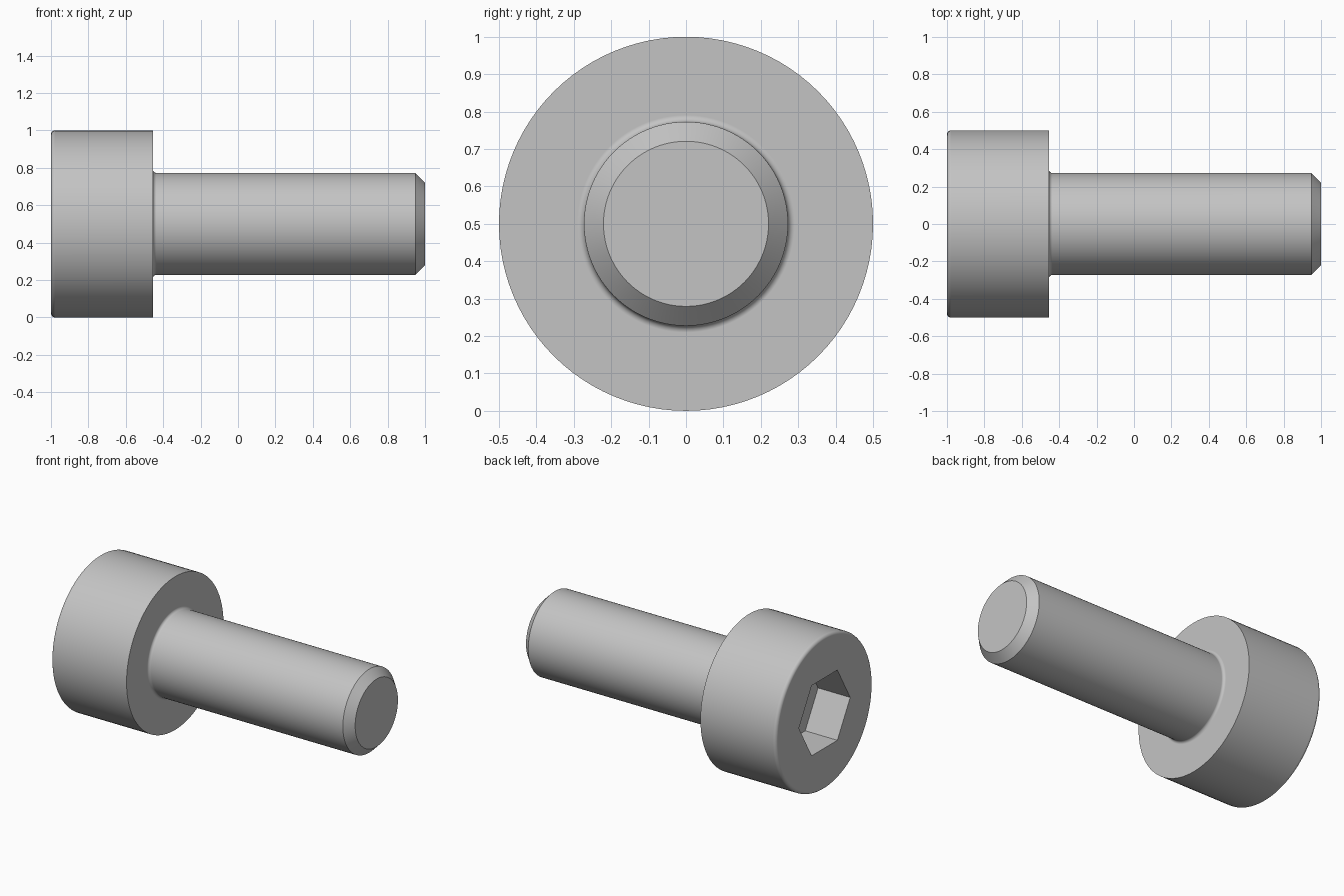
import bpy, bmesh
from math import pi, sin, cos, radians
from mathutils import Matrix

cube = bpy.data.objects.get("Cube")
if cube:
    bpy.data.objects.remove(cube, do_unlink=True)

SEGMENTS = 96
HEAD_R, SHAFT_R = 0.5, 0.2727
HEAD_BACK = -0.4545
CHAMFER = 0.052
ROUND, FILLET = 0.022, 0.018
SOCKET_R, SOCKET_DEPTH = 0.2645, 0.232

steel = bpy.data.materials.new("grey steel")
steel.use_nodes = True
colour = (0.55, 0.55, 0.55, 1)
steel.diffuse_color = colour
steel.node_tree.nodes["Principled BSDF"].inputs["Base Color"].default_value = colour


def arc(cx, cr, radius, start, end, steps=6):
    """Points (x, r) of an arc in the profile plane, angles in degrees."""
    angles = [radians(start + (end - start) * i / steps) for i in range(steps + 1)]
    return [(cx + radius * cos(a), cr + radius * sin(a)) for a in angles]


def add_object(name, bm):
    mesh = bpy.data.meshes.new(name)
    bm.to_mesh(mesh)
    bm.free()
    mesh.materials.append(steel)
    obj = bpy.data.objects.new(name, mesh)
    bpy.context.collection.objects.link(obj)
    obj.location.z = HEAD_R
    return obj


def lathe(name, profile):
    """Spin an (x, r) profile round the x axis and cap both ends."""
    bm = bmesh.new()
    verts = [bm.verts.new((x, 0, r)) for x, r in profile]
    edges = [bm.edges.new(pair) for pair in zip(verts, verts[1:])]
    bmesh.ops.spin(bm, geom=verts + edges, cent=(0, 0, 0), axis=(1, 0, 0),
                   angle=2 * pi, steps=SEGMENTS)
    bmesh.ops.remove_doubles(bm, verts=bm.verts, dist=1e-5)
    bmesh.ops.holes_fill(bm, edges=[e for e in bm.edges if e.is_boundary], sides=0)
    bmesh.ops.recalc_face_normals(bm, faces=bm.faces)
    return add_object(name, bm)


# Head, under-head fillet, shank and end chamfer as one turned body
profile = arc(-1 + ROUND, HEAD_R - ROUND, ROUND, 180, 90)
profile += [(HEAD_BACK, HEAD_R)]
profile += arc(HEAD_BACK + FILLET, SHAFT_R + FILLET, FILLET, 180, 270)
profile += [(1 - CHAMFER, SHAFT_R), (1, SHAFT_R - CHAMFER)]
screw = lathe("socket_head_screw", profile)

# Hexagonal socket cutter, with corners pointing along y
bm = bmesh.new()
bmesh.ops.create_cone(bm, cap_ends=True, segments=6, radius1=SOCKET_R,
                      radius2=SOCKET_R, depth=2 * SOCKET_DEPTH)
bmesh.ops.rotate(bm, verts=bm.verts, matrix=Matrix.Rotation(pi / 2, 3, 'Y'))
corner = max(bm.verts, key=lambda v: v.co.y)
if abs(corner.co.z) > 0.01:
    bmesh.ops.rotate(bm, verts=bm.verts, matrix=Matrix.Rotation(pi / 6, 3, 'X'))
bmesh.ops.translate(bm, verts=bm.verts, vec=(-1, 0, 0))
cutter = add_object("socket_cutter", bm)
cutter.hide_render = True

# Cut the socket, then discard the cutter
bpy.context.view_layer.objects.active = screw
screw.select_set(True)
cut = screw.modifiers.new("socket", 'BOOLEAN')
cut.operation = 'DIFFERENCE'
cut.solver = 'EXACT'
cut.object = cutter
bpy.ops.object.modifier_apply(modifier=cut.name)
bpy.data.objects.remove(cutter, do_unlink=True)

# Smooth turned surfaces, crisp edges
bpy.ops.object.shade_smooth_by_angle(angle=radians(30))
weighted = screw.modifiers.new("weighted normals", 'WEIGHTED_NORMAL')
weighted.keep_sharp = True
